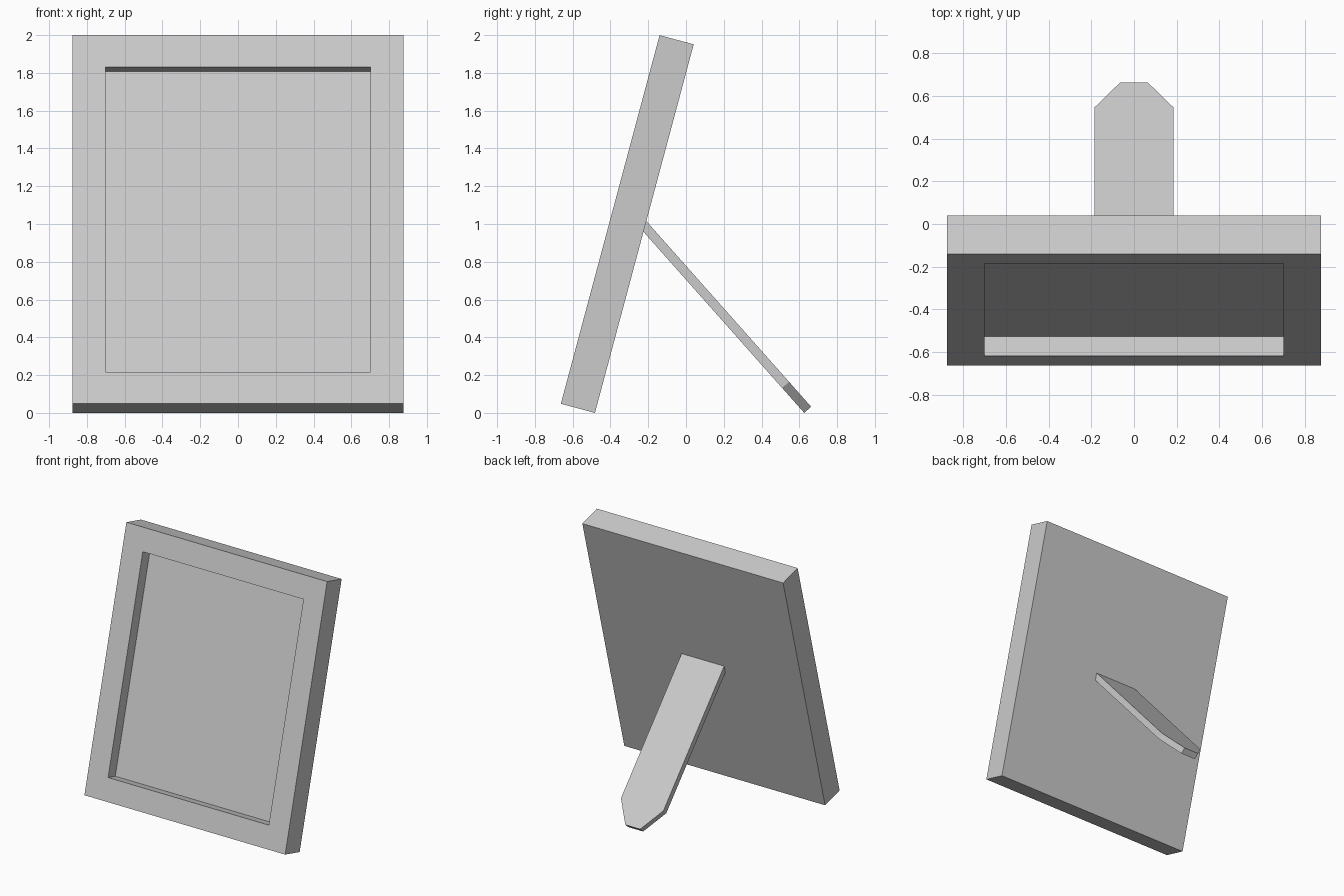
import bpy, bmesh
from math import radians
from mathutils import Matrix, Vector

if "Cube" in bpy.data.objects:
    bpy.data.objects.remove(bpy.data.objects["Cube"])


def make_object(name, bm, location, tilt):
    bmesh.ops.recalc_face_normals(bm, faces=bm.faces)
    mesh = bpy.data.meshes.new(name)
    bm.to_mesh(mesh)
    bm.free()
    obj = bpy.data.objects.new(name, mesh)
    obj.location = location
    obj.rotation_euler.x = radians(tilt)
    bpy.context.collection.objects.link(obj)
    return obj


# Frame panel: leaning slab with a recessed picture area, pivot on its back bottom edge
width, thick, height = 1.75, 0.187, 2.02
bm = bmesh.new()
box = Matrix.Translation((0, -thick / 2, height / 2)) @ Matrix.Diagonal((width, thick, height, 1))
bmesh.ops.create_cube(bm, size=1, matrix=box)
bm.normal_update()
front = min(bm.faces, key=lambda f: f.normal.y)
bmesh.ops.inset_individual(bm, faces=[front], thickness=0.247)
rim = bmesh.ops.extrude_discrete_faces(bm, faces=[front])["faces"]
bmesh.ops.translate(bm, verts=rim[0].verts, vec=(0, thick / 2, 0))
make_object("picture_frame", bm, (0, -0.482, 0), -15)

# Easel strut: flat bar with a chamfered foot, top end seated in the frame back
half = [(0.065, 0), (0.185, 0.176), (0.185, 1.325)]
outline = half + [(-x, z) for x, z in reversed(half)]
bm = bmesh.new()
face = bm.faces.new([bm.verts.new((x, 0, z)) for x, z in outline])
ext = bmesh.ops.extrude_face_region(bm, geom=[face], use_keep_orig=True)["geom"]
bmesh.ops.translate(bm, verts=[g for g in ext if isinstance(g, bmesh.types.BMVert)],
                    vec=Vector((0, 0.049, 0)))
make_object("easel_strut", bm, (0, 0.626, 0), 41.6)
